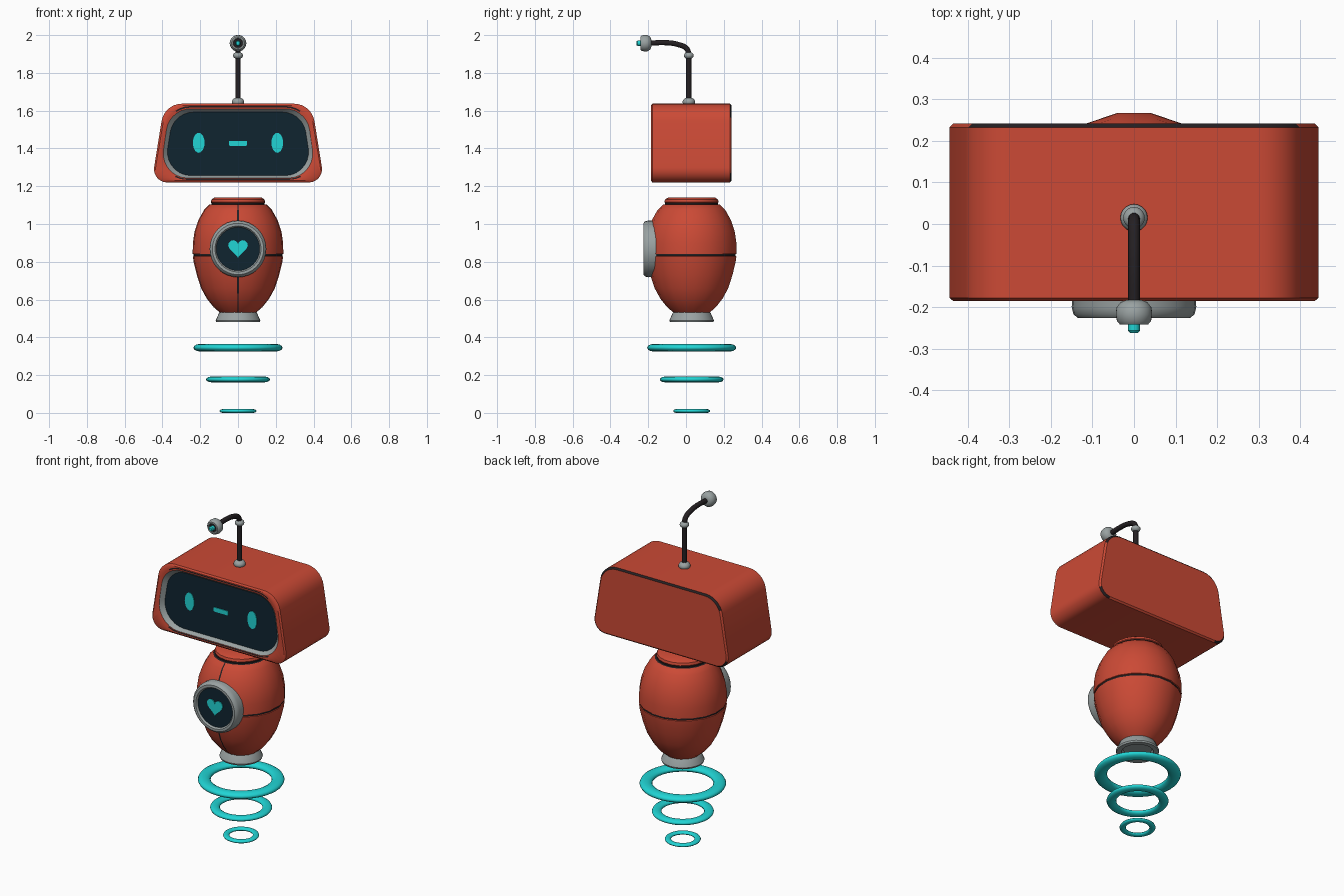
import bpy, bmesh, math
from mathutils import Vector, Matrix

if "Cube" in bpy.data.objects:
    bpy.data.objects.remove(bpy.data.objects["Cube"])


def material(name, rgb):
    m = bpy.data.materials.new(name)
    m.use_nodes = True
    m.diffuse_color = (*rgb, 1)
    m.node_tree.nodes["Principled BSDF"].inputs["Base Color"].default_value = (*rgb, 1)
    return m


RED = material("brick red", (0.6, 0.068, 0.036))
GREY = material("cool grey", (0.32, 0.36, 0.36))
DARK = material("seam black", (0.018, 0.014, 0.016))
SCREEN = material("screen navy", (0.005, 0.018, 0.03))
CYAN = material("glow cyan", (0.015, 0.66, 0.66))
AXIS_Y = 0.03
made = []


def loft(name, loops, bands, caps, rule=None):
    """Skin equal-length loops; bands gives each strip's material, caps the ends'."""
    bm = bmesh.new()
    rings = [[bm.verts.new(p) for p in loop] for loop in loops]
    slots = list(dict.fromkeys([*bands, *caps] + ([DARK] if rule else [])))
    n = len(rings[0])
    for i, mat in enumerate(bands):
        for j in range(n):
            k = (j + 1) % n
            f = bm.faces.new((rings[i][j], rings[i][k], rings[i + 1][k], rings[i + 1][j]))
            dark = rule and rule(i, j, f.calc_center_median())
            f.material_index = slots.index(DARK if dark else mat)
    for ring, mat in zip((rings[0], rings[-1]), caps):
        bm.faces.new(ring).material_index = slots.index(mat)
    bmesh.ops.recalc_face_normals(bm, faces=bm.faces)
    me = bpy.data.meshes.new(name)
    bm.to_mesh(me)
    bm.free()
    for m in slots:
        me.materials.append(m)
    ob = bpy.data.objects.new(name, me)
    bpy.context.collection.objects.link(ob)
    made.append(ob)
    return ob


def lathe(name, profile, bands, caps, origin, forward=False, angles=None, rule=None):
    """Turn (radius, height) points about z, or about -y when forward."""
    angles = angles or [2 * math.pi * i / 32 for i in range(32)]
    turn = Matrix.Rotation(math.pi / 2, 3, "X") if forward else Matrix.Identity(3)
    loops = [[Vector(origin) + turn @ Vector((r * math.sin(a), -r * math.cos(a), h))
              for a in angles] for r, h in profile]
    if not isinstance(bands, list):
        bands = [bands] * (len(profile) - 1)
    return loft(name, loops, bands, caps, rule)


def rounded(bottom, top, z0, z1, r_bottom, r_top, steps=7):
    """Trapezoid in x-z with rounded corners."""
    pts = [Vector(p) for p in ((-bottom, z0), (bottom, z0), (top, z1), (-top, z1))]
    out = []
    for i, p in enumerate(pts):
        r = r_bottom if i < 2 else r_top
        a, b = (p - pts[i - 1]).normalized(), (pts[(i + 1) % 4] - p).normalized()
        n1, n2 = Vector((a.y, -a.x)), Vector((b.y, -b.x))
        centre = p - (n1 + n2) * r / (1 + n1.dot(n2))
        out += [centre + r * n1.slerp(n2, s / steps) for s in range(steps + 1)]
    return out


def at(outline, y):
    return [Vector((p[0], y, p[1])) for p in outline]


def plate(name, outline, y, thick=0.005):
    loft(name, [at(outline, y), at(outline, y - thick)], [CYAN], (CYAN, CYAN))


def ellipse(cx, cz, rx, rz, n=20):
    return [(cx + rx * math.cos(t), cz + rz * math.sin(t))
            for t in (2 * math.pi * i / n for i in range(n))]


# Head: lofted from back to recessed screen, seams on the edge bands
shell = rounded(0.457, 0.39, 1.22, 1.637, 0.07, 0.11)
shell_in = rounded(0.448, 0.381, 1.229, 1.628, 0.065, 0.105)
groove_out = rounded(0.422, 0.369, 1.234, 1.624, 0.13, 0.13)
groove_in = rounded(0.419, 0.366, 1.24, 1.616, 0.13, 0.13)
bezel = rounded(0.416, 0.363, 1.243, 1.61, 0.13, 0.13)
display = rounded(0.395, 0.342, 1.256, 1.592, 0.125, 0.125)


def head_seam(band, j, c):
    if band == 0:
        return c.z > 1.56 or (c.z < 1.27 and abs(c.x) > 0.38)
    return band == 4 and abs(c.x) < 0.32


loft("head",
     [at(shell_in, 0.242), at(shell, 0.233), at(shell, -0.178), at(shell_in, -0.185),
      at(groove_out, -0.185), at(groove_in, -0.183), at(bezel, -0.183), at(display, -0.16)],
     [RED, RED, RED, RED, RED, RED, GREY], (RED, SCREEN), head_seam)

# Face on the screen
for side, x in (("left", 0.208), ("right", -0.208)):
    plate(side + "_eye", ellipse(x, 1.43, 0.031, 0.053), -0.159)
plate("mouth", rounded(0.048, 0.048, 1.414, 1.44, 0.006, 0.006), -0.159)

# Body: a turned egg with a neck cap, waist groove and narrow front seam
body_profile = [(0.095, 0.53), (0.13, 0.56), (0.166, 0.605), (0.196, 0.66), (0.219, 0.73),
                (0.236, 0.8), (0.24, 0.828), (0.236, 0.83), (0.236, 0.84), (0.241, 0.842),
                (0.24, 0.9), (0.231, 0.96), (0.211, 1.02), (0.18, 1.075), (0.153, 1.102),
                (0.142, 1.104), (0.142, 1.112), (0.145, 1.116), (0.141, 1.13), (0.125, 1.14)]
d = 0.022
sides = 19
body_angles = [d + (2 * math.pi - 2 * d) * i / sides for i in range(sides + 1)]
lathe("body", body_profile, RED, (RED, RED), (0, AXIS_Y, 0), angles=body_angles,
      rule=lambda band, j, c: band in (7, 14, 15) or (j == sides and band < 14))

# Hollow foot nozzle
lathe("foot_nozzle", [(0.08, 0.505), (0.088, 0.481), (0.115, 0.481), (0.118, 0.49),
                      (0.1, 0.53), (0.09, 0.54)], GREY, (GREY, GREY), (0, AXIS_Y, 0))

# Chest dial with a heart
lathe("chest_dial", [(0.148, 0.14), (0.15, 0.2), (0.146, 0.217), (0.136, 0.226),
                     (0.122, 0.226), (0.115, 0.216)], GREY, (GREY, SCREEN),
      (0, 0, 0.868), forward=True)
heart = []
for i in range(28):
    t = 2 * math.pi * i / 28
    lobe = 13 * math.cos(t) - 5 * math.cos(2 * t) - 2 * math.cos(3 * t) - math.cos(4 * t)
    heart.append((0.052 * math.sin(t) ** 3, 0.875 + 0.0033 * lobe))
plate("chest_heart", heart, -0.2155)

# Hover rings
for name, z, outer, inner, half in (("large", 0.345, 0.236, 0.166, 0.02),
                                    ("middle", 0.177, 0.169, 0.116, 0.015),
                                    ("small", 0.01, 0.098, 0.064, 0.01)):
    tube = (outer - inner) / 2
    bpy.ops.mesh.primitive_torus_add(location=(0, AXIS_Y, z), major_segments=40,
                                     minor_segments=12, major_radius=inner + tube,
                                     minor_radius=tube)
    ring = bpy.context.object
    ring.name = name + "_hover_ring"
    ring.scale.z = half / tube
    ring.data.materials.append(CYAN)
    made.append(ring)

# Antenna: joints, straight stem, bent arm and lamp
ANT_Y = 0.015
for name, z, r, flat in (("antenna_socket", 1.646, 0.033, 0.75), ("antenna_joint", 1.892, 0.026, 0.75)):
    bpy.ops.mesh.primitive_uv_sphere_add(segments=20, ring_count=12, radius=r,
                                         location=(0, ANT_Y, z))
    ball = bpy.context.object
    ball.name = name
    ball.scale.z = flat
    ball.data.materials.append(GREY)
    made.append(ball)


def rod(name, points, kind):
    cu = bpy.data.curves.new(name, "CURVE")
    cu.dimensions = "3D"
    cu.bevel_depth = 0.0145
    cu.bevel_resolution = 3
    cu.use_fill_caps = True
    sp = cu.splines.new("BEZIER")
    sp.bezier_points.add(len(points) - 1)
    for bp, (y, z) in zip(sp.bezier_points, points):
        bp.co = (0, y, z)
        bp.handle_left_type = bp.handle_right_type = kind
    cu.materials.append(DARK)
    bpy.context.collection.objects.link(bpy.data.objects.new(name, cu))


rod("antenna_stem", [(ANT_Y, 1.64), (ANT_Y, 1.9)], "VECTOR")
rod("antenna_arm", [(ANT_Y, 1.89), (0.005, 1.927), (-0.045, 1.951), (-0.11, 1.96),
                    (-0.195, 1.957)], "AUTO")
lathe("antenna_lamp", [(0.018, 0.183), (0.032, 0.188), (0.042, 0.201), (0.044, 0.218),
                       (0.041, 0.234), (0.034, 0.242), (0.027, 0.242), (0.024, 0.238)],
      GREY, (GREY, DARK), (0, 0, 1.957), forward=True)
lathe("antenna_light", [(0.014, 0.236), (0.014, 0.257), (0.009, 0.263)], CYAN, (CYAN, CYAN),
      (0, 0, 1.957), forward=True)

# Smooth shading with sharp edges kept
bpy.ops.object.select_all(action="DESELECT")
for ob in made:
    ob.select_set(True)
bpy.context.view_layer.objects.active = made[0]
bpy.ops.object.shade_smooth_by_angle(angle=math.radians(35))
